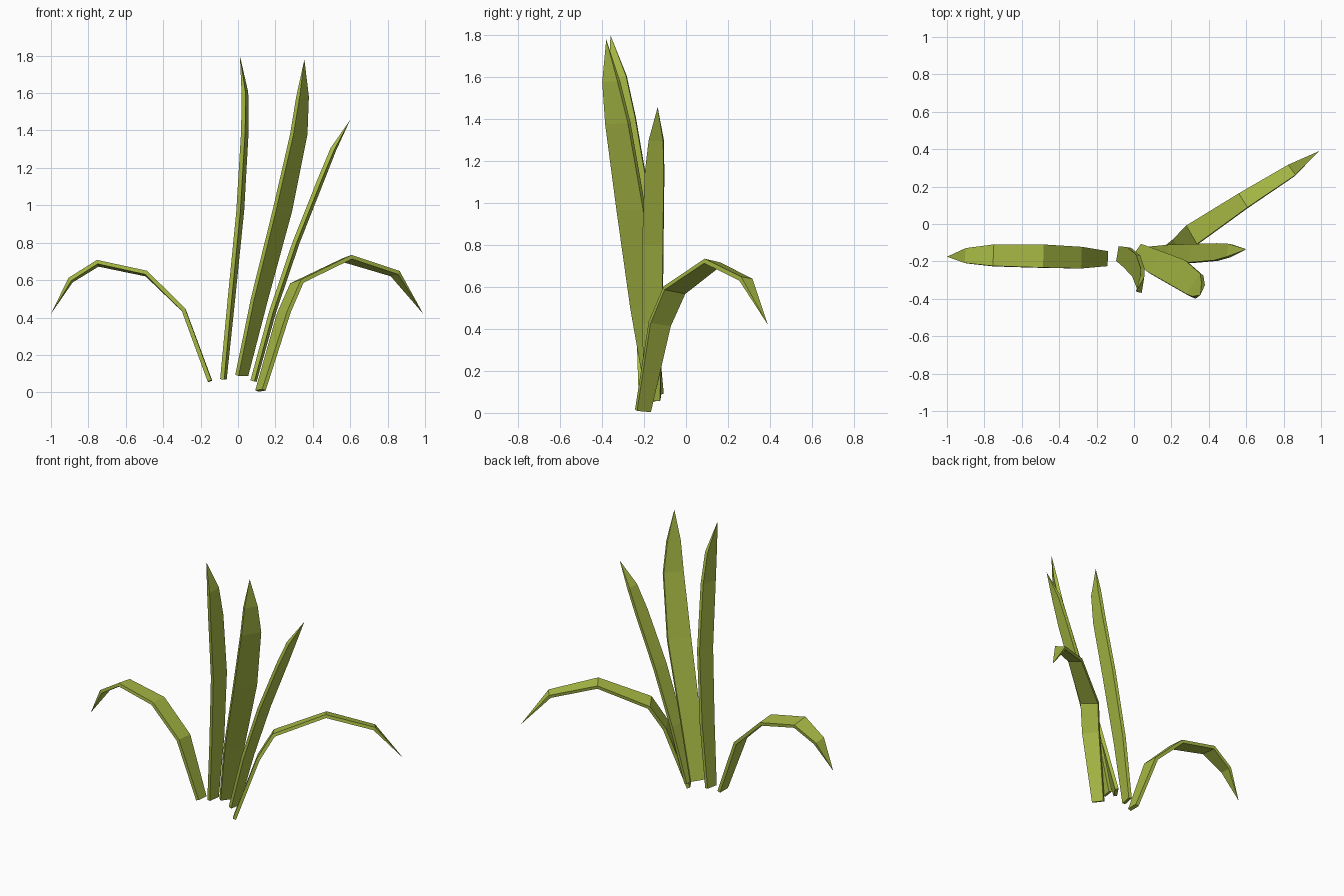
import bpy, bmesh
from mathutils import Vector

mat = bpy.data.materials.new("leaf_green")
mat.diffuse_color = (0.40, 0.50, 0.06, 1)
THICK = 0.022


def blade(name, side, rows, tip):
    """Thin strip with a box section; rows are (x, y, z, half width), closed to a point at the tip."""
    bm = bmesh.new()
    pts = [Vector(r[:3]) for r in rows] + [Vector(tip)]
    rings = []
    for i, row in enumerate(rows):
        ahead = (pts[i + 1] - pts[i]).normalized()
        behind = (pts[i] - pts[max(i - 1, 0)]).normalized()
        tangent = (ahead + behind).normalized()
        s = Vector(side)
        s = (s - tangent * s.dot(tangent) * 0.7).normalized()
        n = tangent.cross(s).normalized() * THICK / 2
        w = s * row[3]
        rings.append([bm.verts.new(pts[i] + o) for o in (w + n, n - w, -w - n, w - n)])
    bm.faces.new(rings[0])
    for a, b in zip(rings, rings[1:]):
        for k in range(4):
            bm.faces.new((a[k], a[(k + 1) % 4], b[(k + 1) % 4], b[k]))
    end = bm.verts.new(pts[-1])
    for k in range(4):
        bm.faces.new((rings[-1][k], rings[-1][(k + 1) % 4], end))
    bmesh.ops.recalc_face_normals(bm, faces=bm.faces)
    me = bpy.data.meshes.new(name)
    bm.to_mesh(me)
    bm.free()
    me.materials.append(mat)
    bpy.context.collection.objects.link(bpy.data.objects.new(name, me))


# Drooping leaves
blade("left_drooping_leaf", (-0.08, -1, 0.12),
      [(-0.15, -0.185, 0.06, 0.04), (-0.29, -0.18, 0.44, 0.058), (-0.49, -0.172, 0.635, 0.062),
       (-0.75, -0.168, 0.69, 0.058), (-0.895, -0.17, 0.60, 0.04)], (-1.0, -0.175, 0.42))
blade("right_drooping_leaf", (0.53, -0.85, 0.2),
      [(0.12, -0.205, 0.01, 0.038), (0.245, -0.125, 0.425, 0.056), (0.315, -0.055, 0.585, 0.058),
       (0.585, 0.125, 0.715, 0.045), (0.84, 0.285, 0.635, 0.034)], (0.99, 0.39, 0.42))

# Upright leaves
blade("left_upright_leaf", (-0.17, -1, 0),
      [(-0.078, -0.16, 0.07, 0.04), (-0.035, -0.18, 0.5, 0.055), (0.012, -0.225, 0.97, 0.06),
       (0.037, -0.295, 1.4, 0.056), (0.037, -0.325, 1.6, 0.042)], (0.01, -0.36, 1.80))
blade("middle_upright_leaf", (-0.56, -0.82, 0),
      [(0.02, -0.15, 0.09, 0.046), (0.115, -0.205, 0.5, 0.066), (0.237, -0.262, 0.97, 0.077),
       (0.325, -0.325, 1.38, 0.066), (0.345, -0.357, 1.58, 0.044)], (0.355, -0.38, 1.78))
blade("right_upright_leaf", (-0.17, -1, 0),
      [(0.083, -0.16, 0.06, 0.038), (0.185, -0.16, 0.43, 0.048), (0.31, -0.158, 0.80, 0.05),
       (0.445, -0.15, 1.14, 0.046), (0.51, -0.142, 1.30, 0.035)], (0.60, -0.135, 1.457))
